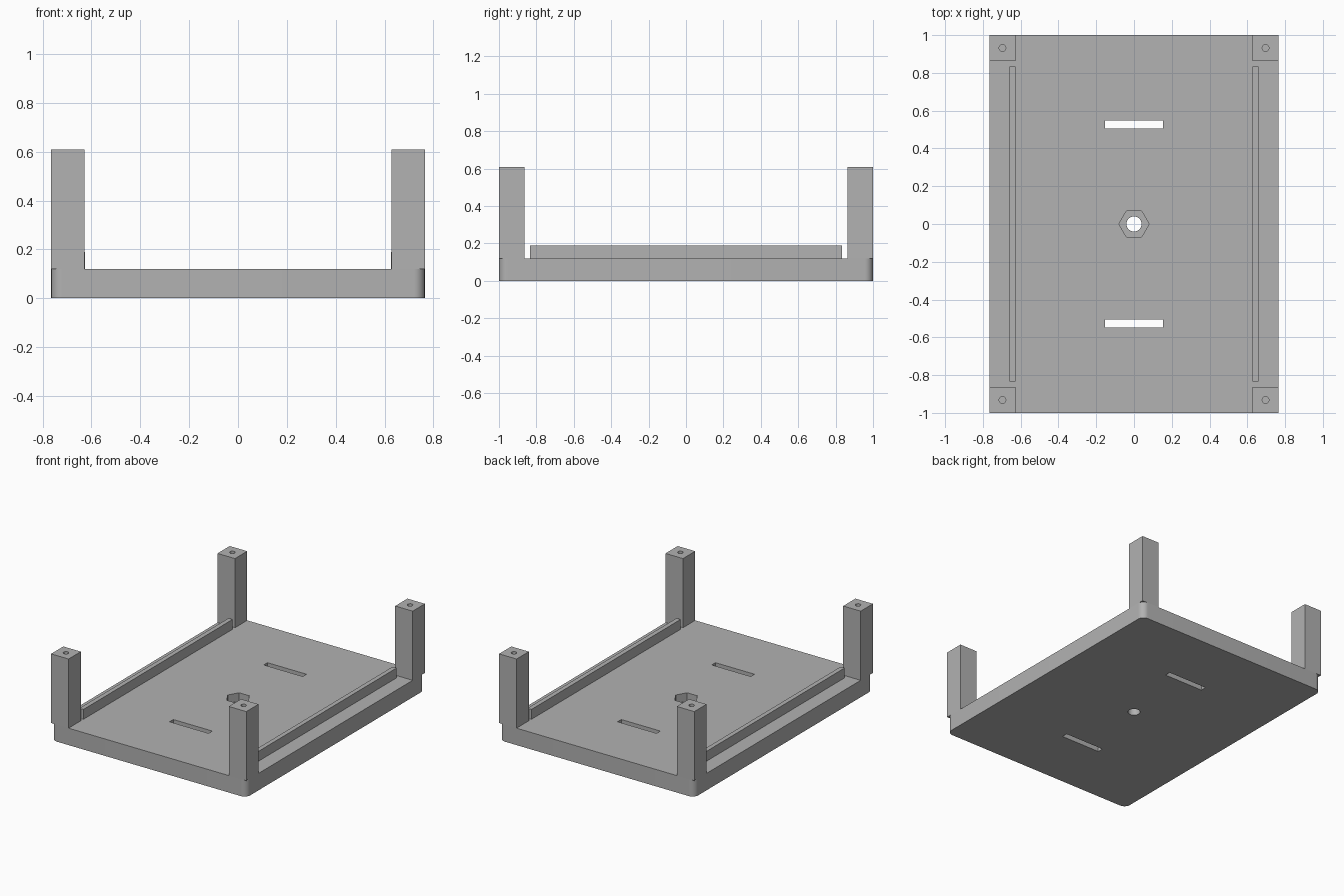
import bpy
import bmesh
import math

cube = bpy.data.objects.get("Cube")
if cube:
    bpy.data.objects.remove(cube, do_unlink=True)

HALF_X, HALF_Y = 0.765, 1.0
BASE_TOP, POST_TOP = 0.12, 0.61
POST = 0.137

grey = bpy.data.materials.new("plain grey")
grey.use_nodes = True
colour = (0.445, 0.445, 0.445, 1)
grey.diffuse_color = colour
grey.node_tree.nodes["Principled BSDF"].inputs["Base Color"].default_value = colour


def prism(name, outline, z0, z1):
    """Extrude a flat outline from z0 up to z1."""
    bm = bmesh.new()
    face = bm.faces.new([bm.verts.new((x, y, z0)) for x, y in outline])
    top = bmesh.ops.extrude_face_region(bm, geom=[face])["geom"]
    for v in top:
        if isinstance(v, bmesh.types.BMVert):
            v.co.z = z1
    bmesh.ops.recalc_face_normals(bm, faces=bm.faces)
    mesh = bpy.data.meshes.new(name)
    bm.to_mesh(mesh)
    bm.free()
    mesh.materials.append(grey)
    obj = bpy.data.objects.new(name, mesh)
    bpy.context.collection.objects.link(obj)
    return obj


def rect(cx, cy, w, d):
    return [(cx + sx * w / 2, cy + sy * d / 2)
            for sx, sy in ((-1, -1), (1, -1), (1, 1), (-1, 1))]


def ring(cx, cy, r, n):
    return [(cx + r * math.cos(math.tau * i / n), cy + r * math.sin(math.tau * i / n))
            for i in range(n)]


def rounded_rect(hx, hy, r, steps=10):
    pts = []
    for q, (sx, sy) in enumerate(((1, 1), (-1, 1), (-1, -1), (1, -1))):
        for i in range(steps + 1):
            a = (q + i / steps) * math.pi / 2
            pts.append((sx * (hx - r) + r * math.cos(a), sy * (hy - r) + r * math.sin(a)))
    return pts


def cut(obj, outline, z0, z1):
    """Subtract a prism from an object, then discard the cutter."""
    cutter = prism("cutter", outline, z0, z1)
    cutter.hide_render = True
    mod = obj.modifiers.new("cut", "BOOLEAN")
    mod.operation = "DIFFERENCE"
    mod.solver = "EXACT"
    mod.object = cutter
    bpy.context.view_layer.objects.active = obj
    bpy.ops.object.modifier_apply(modifier=mod.name)
    bpy.data.objects.remove(cutter, do_unlink=True)


def smooth(obj):
    bpy.ops.object.select_all(action="DESELECT")
    obj.select_set(True)
    bpy.context.view_layer.objects.active = obj
    bpy.ops.object.shade_smooth_by_angle(angle=math.radians(30))


# Base plate with two strap slots, a bolt hole and a hex nut pocket
base = prism("base_plate", rounded_rect(HALF_X, HALF_Y, 0.045), 0, BASE_TOP)
for y in (-0.527, 0.527):
    cut(base, rect(0, y, 0.306, 0.042), -0.1, 0.3)
cut(base, ring(0, 0, 0.08, 6), 0.06, 0.3)
cut(base, ring(0, 0, 0.04, 32), -0.1, 0.3)
smooth(base)

# Side rails
for side, sx in (("left", 1), ("right", -1)):
    prism(side + "_rail", rect(sx * 0.643, 0, 0.032, 1.67), BASE_TOP, 0.19)

    # Corner posts with blind screw holes
    for end, sy in (("front", -1), ("back", 1)):
        x, y = sx * (HALF_X - POST / 2), sy * (HALF_Y - POST / 2)
        post = prism(f"{end}_{side}_post", rect(x, y, POST, POST), BASE_TOP, POST_TOP)
        cut(post, ring(x, y, 0.018, 20), 0.36, 0.8)
        smooth(post)
